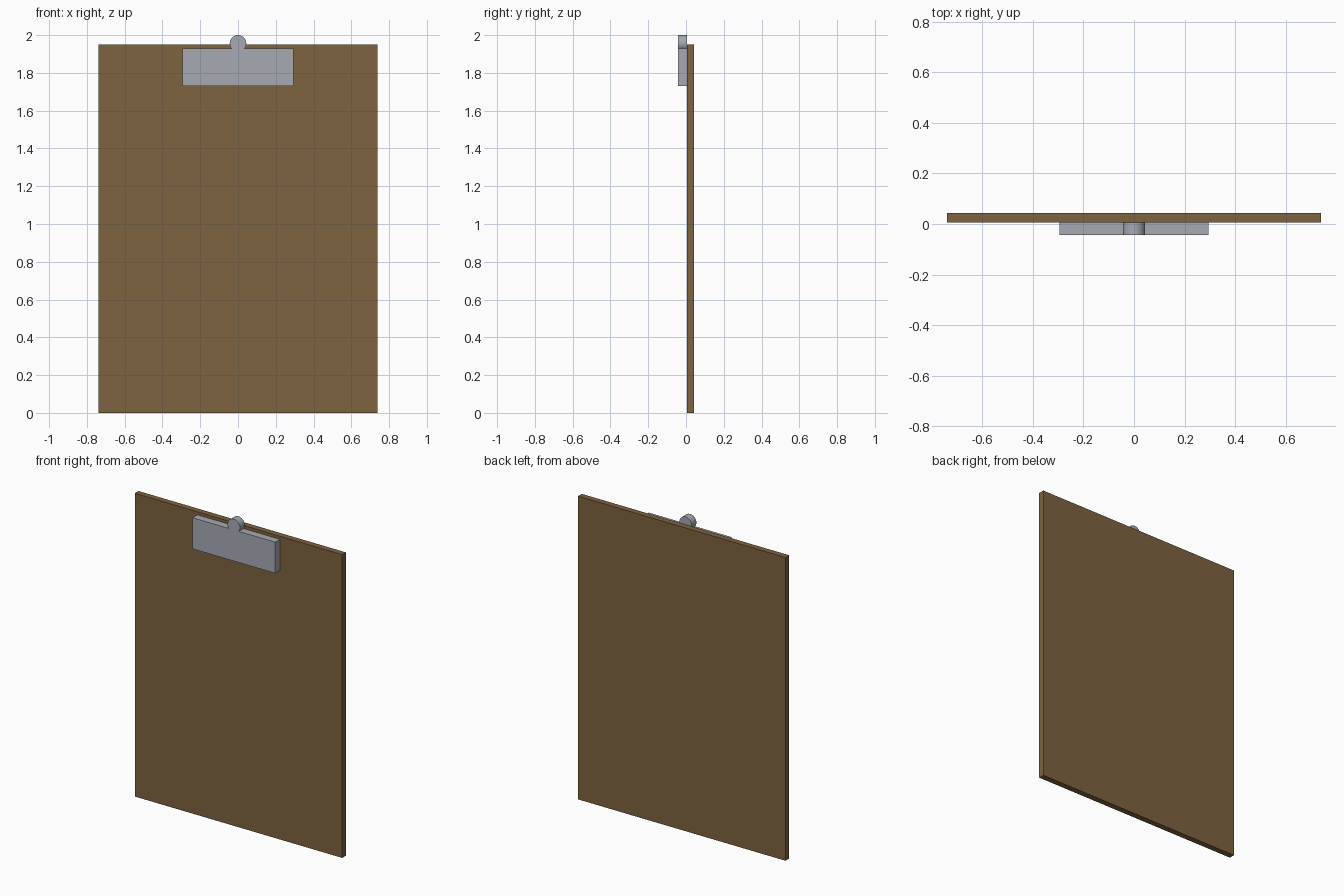
import bpy, math

if "Cube" in bpy.data.objects:
    bpy.data.objects.remove(bpy.data.objects["Cube"])


def material(name, color):
    m = bpy.data.materials.new(name)
    m.diffuse_color = color
    m.use_nodes = True
    m.node_tree.nodes["Principled BSDF"].inputs["Base Color"].default_value = m.diffuse_color
    return m


def box(name, x, y, z):
    """Box from (min, max) ranges on each axis."""
    centre = [(a + b) / 2 for a, b in (x, y, z)]
    bpy.ops.mesh.primitive_cube_add(size=1, location=centre)
    ob = bpy.context.object
    ob.name = name
    ob.scale = [b - a for a, b in (x, y, z)]
    bpy.ops.object.transform_apply(location=False, rotation=False, scale=True)
    return ob


wood = material("brown_board", (0.21, 0.125, 0.05, 1))
metal = material("grey_metal", (0.38, 0.40, 0.45, 1))

FRONT, SEAM, BACK = -0.043, 0.005, 0.043

# Backing board
board = box("board", (-0.738, 0.738), (SEAM, BACK), (0, 1.95))
board.data.materials.append(wood)

# Clip plate lying against the front of the board
plate = box("clip_plate", (-0.294, 0.294), (FRONT, SEAM), (1.73, 1.93))
plate.data.materials.append(metal)

# Round hanging tab rising from the top of the clip
R = 0.044
bpy.ops.mesh.primitive_cylinder_add(
    vertices=32, radius=R, depth=SEAM - FRONT,
    location=(0, (FRONT + SEAM) / 2, 2 - R), rotation=(math.pi / 2, 0, 0))
tab = bpy.context.object
tab.name = "clip_tab"
tab.data.materials.append(metal)
bpy.ops.object.shade_smooth_by_angle(angle=math.radians(30))
